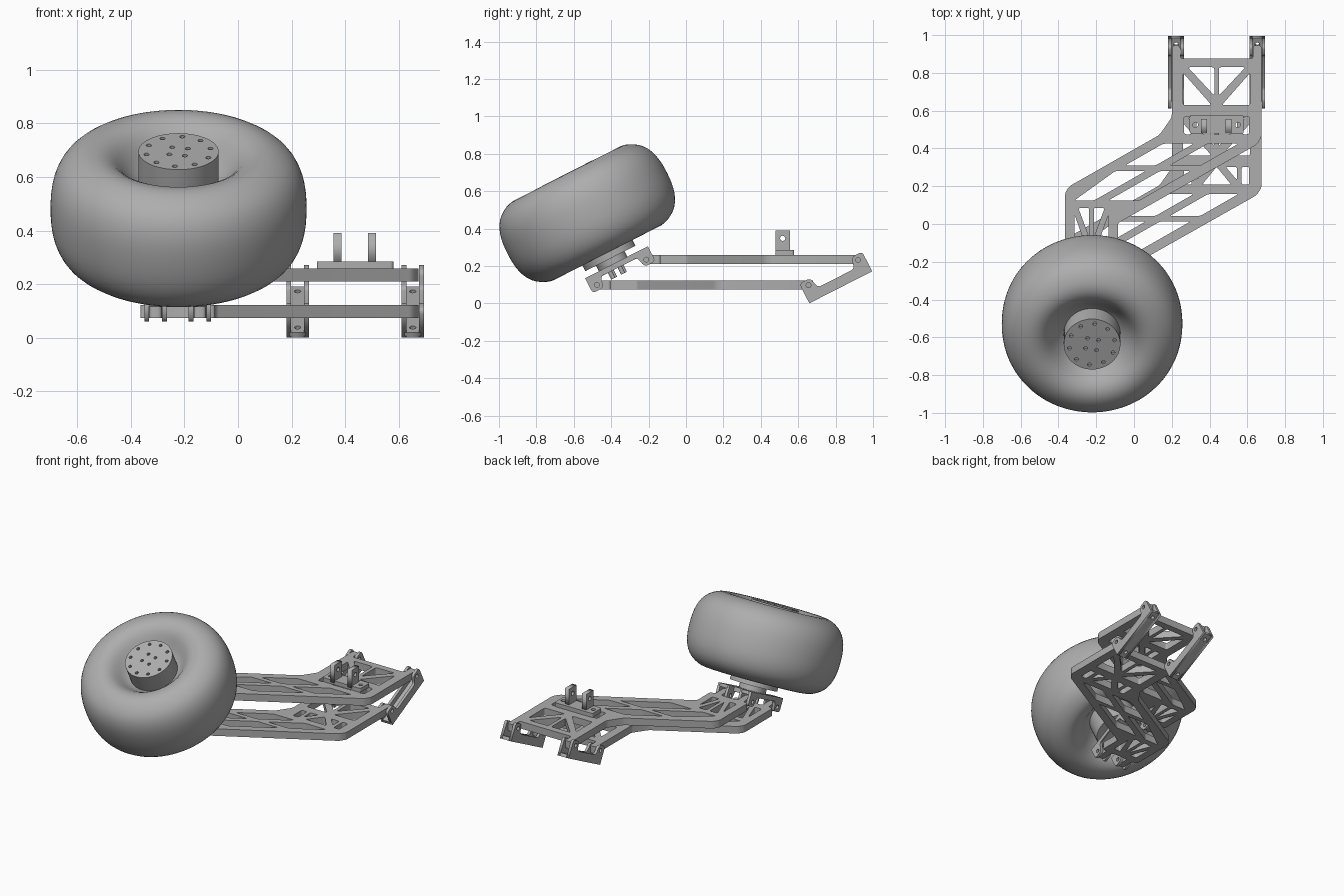
import bpy, bmesh, math
from mathutils import Matrix, Vector

cube = bpy.data.objects.get("Cube")
if cube:
    bpy.data.objects.remove(cube, do_unlink=True)

grey = bpy.data.materials.new("grey")
grey.use_nodes = True
grey.diffuse_color = (0.42, 0.42, 0.42, 1)
grey.node_tree.nodes["Principled BSDF"].inputs["Base Color"].default_value = grey.diffuse_color

TILT = math.radians(27)
X = Vector((1, 0, 0))
U = Vector((0, math.cos(TILT), math.sin(TILT)))
N = Vector((0, -math.sin(TILT), math.cos(TILT)))
HUB = Vector((-0.222, -0.528, 0.4825))


def frame(a, b, c, origin):
    m = Matrix((a, b, c)).transposed().to_4x4()
    m.translation = origin
    return m


WHEEL = frame(X, U, N, HUB)


def add(name, bm, matrix, smooth=False):
    bmesh.ops.remove_doubles(bm, verts=bm.verts, dist=0.00005)
    bmesh.ops.recalc_face_normals(bm, faces=bm.faces)
    mesh = bpy.data.meshes.new(name)
    bm.to_mesh(mesh)
    bm.free()
    mesh.materials.append(grey)
    ob = bpy.data.objects.new(name, mesh)
    ob.matrix_world = matrix
    bpy.context.collection.objects.link(ob)
    if smooth:
        bpy.ops.object.select_all(action='DESELECT')
        ob.select_set(True)
        bpy.context.view_layer.objects.active = ob
        bpy.ops.object.shade_smooth_by_angle(angle=math.radians(40))
    return ob


def circle(x, y, r, n=16):
    return [(x + r * math.cos(2 * math.pi * i / n), y + r * math.sin(2 * math.pi * i / n)) for i in range(n)]


def rounded(points, r=0.012):
    """Round every corner of a polygon with a short quadratic arc."""
    out = []
    for i, p in enumerate(points):
        p, a, b = Vector(p), Vector(points[i - 1]), Vector(points[(i + 1) % len(points)])
        s = p + (a - p).normalized() * min(r, (a - p).length / 2)
        e = p + (b - p).normalized() * min(r, (b - p).length / 2)
        for k in range(4):
            t = k / 3
            out.append(s * (1 - t) ** 2 + p * 2 * t * (1 - t) + e * t * t)
    return out


def plate(name, outline, holes, z0, z1, matrix=Matrix()):
    """Flat plate with holes, filled as a curve and extruded."""
    cu = bpy.data.curves.new(name, 'CURVE')
    cu.dimensions = '2D'
    cu.fill_mode = 'BOTH'
    cu.extrude = (z1 - z0) / 2
    for loop in [outline] + holes:
        sp = cu.splines.new('POLY')
        sp.points.add(len(loop) - 1)
        for pt, co in zip(sp.points, loop):
            pt.co = (co[0], co[1], 0, 1)
        sp.use_cyclic_u = True
    tmp = bpy.data.objects.new(name + "_curve", cu)
    bm = bmesh.new()
    bm.from_mesh(tmp.to_mesh())
    tmp.to_mesh_clear()
    bpy.data.objects.remove(tmp)
    bpy.data.curves.remove(cu)
    return add(name, bm, matrix @ Matrix.Translation((0, 0, (z0 + z1) / 2)))


def lathe(name, profile, matrix, steps=64):
    bm = bmesh.new()
    vs = [bm.verts.new((r, 0, z)) for r, z in profile]
    edges = [bm.edges.new(pair) for pair in zip(vs, vs[1:])]
    bmesh.ops.spin(bm, geom=vs + edges, axis=(0, 0, 1), cent=(0, 0, 0),
                   angle=2 * math.pi, steps=steps)
    return add(name, bm, matrix, True)


def disc(name, r, z0, z1, matrix, x=0, y=0, steps=48):
    return lathe(name, [(0, z0), (r, z0), (r, z1), (0, z1)],
                 matrix @ Matrix.Translation((x, y, 0)), steps)


def rect(x0, x1, y0, y1):
    return [(x0, y0), (x1, y0), (x1, y1), (x0, y1)]


# Tyre: symmetric rounded section with dished sides
half = [(0.14, 0.11), (0.175, 0.13), (0.21, 0.175), (0.25, 0.222), (0.30, 0.24), (0.345, 0.237),
        (0.39, 0.217), (0.433, 0.184), (0.46, 0.136), (0.474, 0.085), (0.479, 0.03)]
tyre = lathe("tyre", half + [(r, -z) for r, z in reversed(half)], WHEEL, 72)
tyre.modifiers.new("smooth", 'SUBSURF').levels = 1
tyre.modifiers["smooth"].render_levels = 1

# Hub barrel, drilled face and rear flanges
disc("hub_barrel", 0.15, -0.2, 0.222, WHEEL)
bolts = [circle(0.122 * math.cos(a), 0.122 * math.sin(a), 0.01)
         for a in [i * math.tau / 10 + 0.2 for i in range(10)]]
bolts += [circle(0.042 * math.cos(a), 0.042 * math.sin(a), 0.01)
          for a in [i * math.tau / 4 + 0.6 for i in range(4)]]
plate("hub_face", circle(0, 0, 0.15, 48), bolts, 0.222, 0.239, WHEEL)
disc("rear_flange", 0.15, -0.272, -0.2, WHEEL)
disc("hub_neck", 0.085, -0.31, -0.272, WHEEL)
for i in range(4):
    a = i * math.tau / 4 + 0.6
    disc("hub_bolt", 0.012, -0.375, -0.33, WHEEL, 0.042 * math.cos(a), 0.042 * math.sin(a), 12)


# Control arms: one outline with windows, used twice
def mirrored(loop, centre):
    return [(2 * centre - x, y) for x, y in reversed(loop)]


REAR, FRONT, SLOPE = 0.4375, -0.225, 0.57
windows = []
for loop in ([(0.26, 0.8), (0.26, 0.63), (0.41, 0.63)],
             [(0.285, 0.83), (0.425, 0.83), (0.425, 0.68)],
             rect(0.265, 0.305, 0.475, 0.57),
             [(0.33, 0.57), (0.39, 0.57), (0.33, 0.5)]):
    windows += [loop, mirrored(loop, REAR)]
windows.append([(0.36, 0.475), (0.515, 0.475), (REAR, 0.57)])
for loop in ([(-0.295, 0.085), (-0.237, 0.085), (-0.237, -0.07)],
             [(-0.315, 0.05), (-0.315, -0.09), (-0.265, -0.09)]):
    windows += [loop, mirrored(loop, FRONT)]
for high, low in ((0.337, 0.245), (0.202, 0.11)):
    for y0, y1 in ((0.125, 0.28), (0.31, 0.425)):
        windows.append([(max((y - c) / SLOPE, -0.315), y)
                        for c, y in ((high, y0), (low, y0), (low, y1), (high, y1))])
arm_outline = [(0.2, 0.945), (0.2, 0.565), (0.135, 0.472), (-0.342, 0.2), (-0.365, 0.165),
               (-0.365, -0.14), (-0.33, -0.14), (-0.33, -0.235), (-0.285, -0.235), (-0.285, -0.14),
               (-0.165, -0.14), (-0.165, -0.235), (-0.12, -0.235), (-0.12, -0.14), (-0.085, -0.14),
               (-0.085, 0.005), (0.65, 0.42), (0.675, 0.46), (0.675, 0.945), (0.63, 0.945),
               (0.63, 0.875), (0.245, 0.875), (0.245, 0.945)]
holes = [rounded(w) for w in windows]
for name, shift in (("upper_arm", (0, 0, 0)), ("lower_arm", (0, -0.267, -0.136))):
    plate(name, rounded(arm_outline, 0.015), holes, 0.21, 0.258, Matrix.Translation(shift))


# Hinge brackets: drilled channel with two lugs on each cheek
def bracket(name, x, hinge, sign, height, length=0.377, lug=0.04):
    u, n = U * sign, N * sign
    origin = Vector((x, *hinge)) - u * lug - n * height
    top, bar, ends = height + 0.03, height - 0.033, (lug, length - lug)
    outline = rounded([(0, 0), (length, 0), (length, top), (length - 1.6 * lug, top),
                       (length - 2 * lug, bar), (2 * lug, bar), (1.6 * lug, top), (0, top)], 0.02)
    outline = [(0, 0), (length, 0)] + outline[8:]
    eyes = [circle(e, height, 0.013) for e in ends]
    side = frame(u, n, X, origin)
    for z in (-0.042, 0.024):
        plate(name + "_cheek", outline, eyes, z, z + 0.018, side)
    plate(name + "_floor", rect(-0.03, 0.03, 0, length), [circle(0, e, 0.012) for e in ends],
          0, 0.022, frame(X * sign, u, n, origin))


for x in (0.2225, 0.6525):
    bracket("rear_bracket", x, (0.655, 0.097), 1, 0.088)
for x in (-0.3075, -0.1425):
    bracket("hub_bracket", x, (-0.212, 0.234), -1, 0.06)
plate("hub_mount", rect(-0.123, 0.117, -0.11, 0.15), [], -0.335, -0.306, WHEEL)

# Shock mount: base plate with two drilled lugs
plate("shock_base", rounded(rect(0.295, 0.58, 0.478, 0.578)),
      [circle(x, 0.525, 0.014) for x in (0.325, 0.55)], 0.258, 0.285)
lug = [(0.478, 0.27), (0.556, 0.27), (0.556, 0.39), (0.478, 0.39)]
for x in (0.356, 0.485):
    plate("shock_lug", lug, [circle(0.517, 0.348, 0.014)], x, x + 0.031,
          frame(Vector((0, 1, 0)), Vector((0, 0, 1)), X, (0, 0, 0)))
